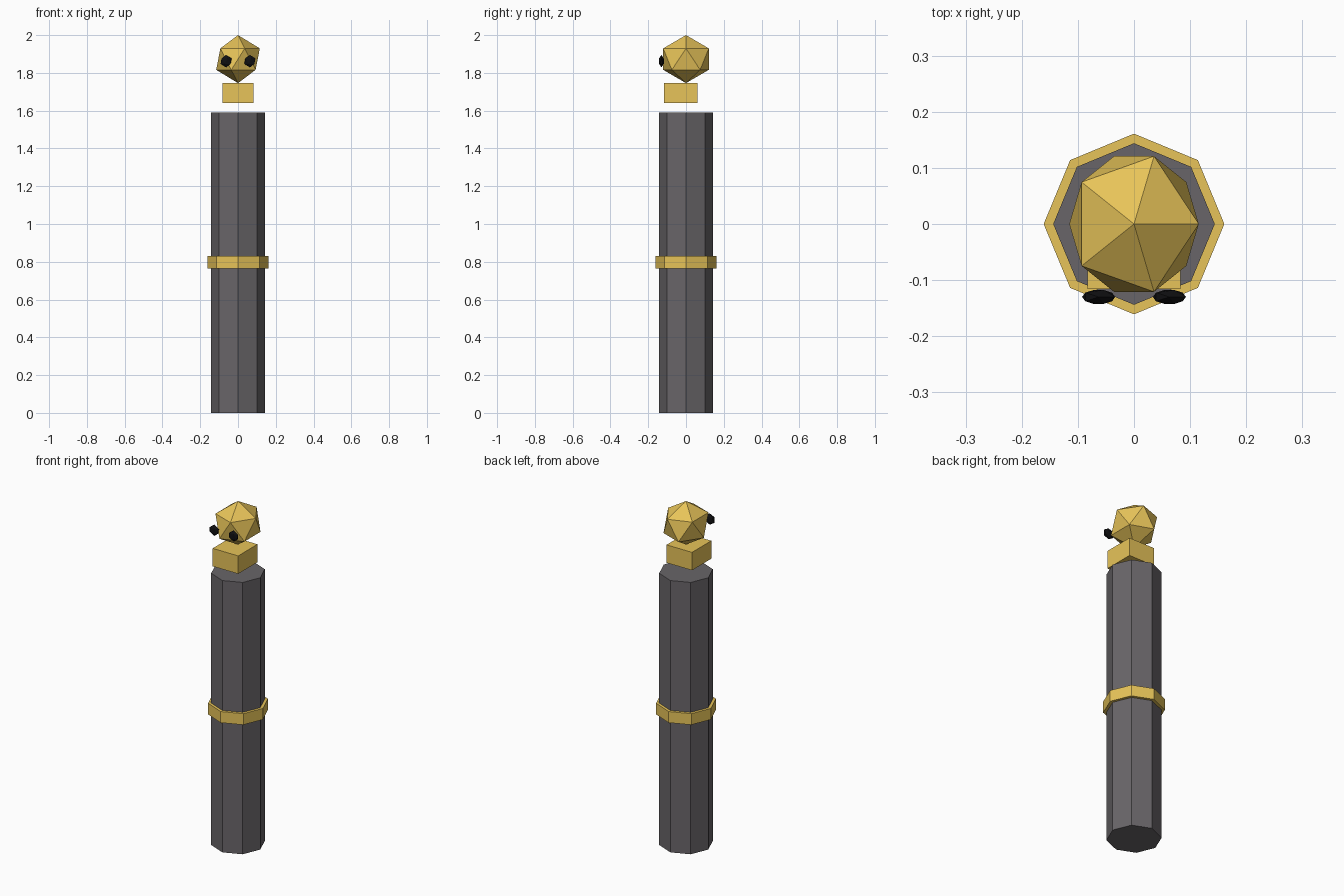
import bpy

if "Cube" in bpy.data.objects:
    bpy.data.objects.remove(bpy.data.objects["Cube"])


def material(name, rgb):
    m = bpy.data.materials.new(name)
    m.diffuse_color = (*rgb, 1)
    m.use_nodes = True
    m.node_tree.nodes["Principled BSDF"].inputs["Base Color"].default_value = m.diffuse_color
    return m


GOLD = material("gold", (0.80, 0.55, 0.10))
IRON = material("dark_iron", (0.14, 0.13, 0.14))
BLACK = material("black", (0.005, 0.005, 0.006))


def finish(name, mat, scale=(1, 1, 1)):
    ob = bpy.context.object
    ob.name = name
    ob.scale = scale
    ob.data.materials.append(mat)
    return ob


def octagon(name, radius, z0, z1, mat):
    bpy.ops.mesh.primitive_cylinder_add(
        vertices=8, radius=radius, depth=z1 - z0, location=(0, 0, (z0 + z1) / 2))
    finish(name, mat)


def ico(name, loc, scale, mat):
    bpy.ops.mesh.primitive_ico_sphere_add(subdivisions=1, radius=1, location=loc)
    finish(name, mat, scale)


# Octagonal shaft with a slightly wider band
octagon("shaft", 0.144, 0, 1.59, IRON)
octagon("band", 0.161, 0.765, 0.83, GOLD)

# Floating block under the head, set forward
bpy.ops.mesh.primitive_cube_add(size=1, location=(0, -0.027, 1.693))
finish("neck_block", GOLD, (0.165, 0.178, 0.105))

# Faceted head
ico("head", (0, 0, 1.873), (0.129, 0.142, 0.127), GOLD)

# Flattened eyes on the front
for side, x in (("left", -0.063), ("right", 0.063)):
    ico(side + "_eye", (x, -0.13, 1.862), (0.033, 0.0145, 0.033), BLACK)
